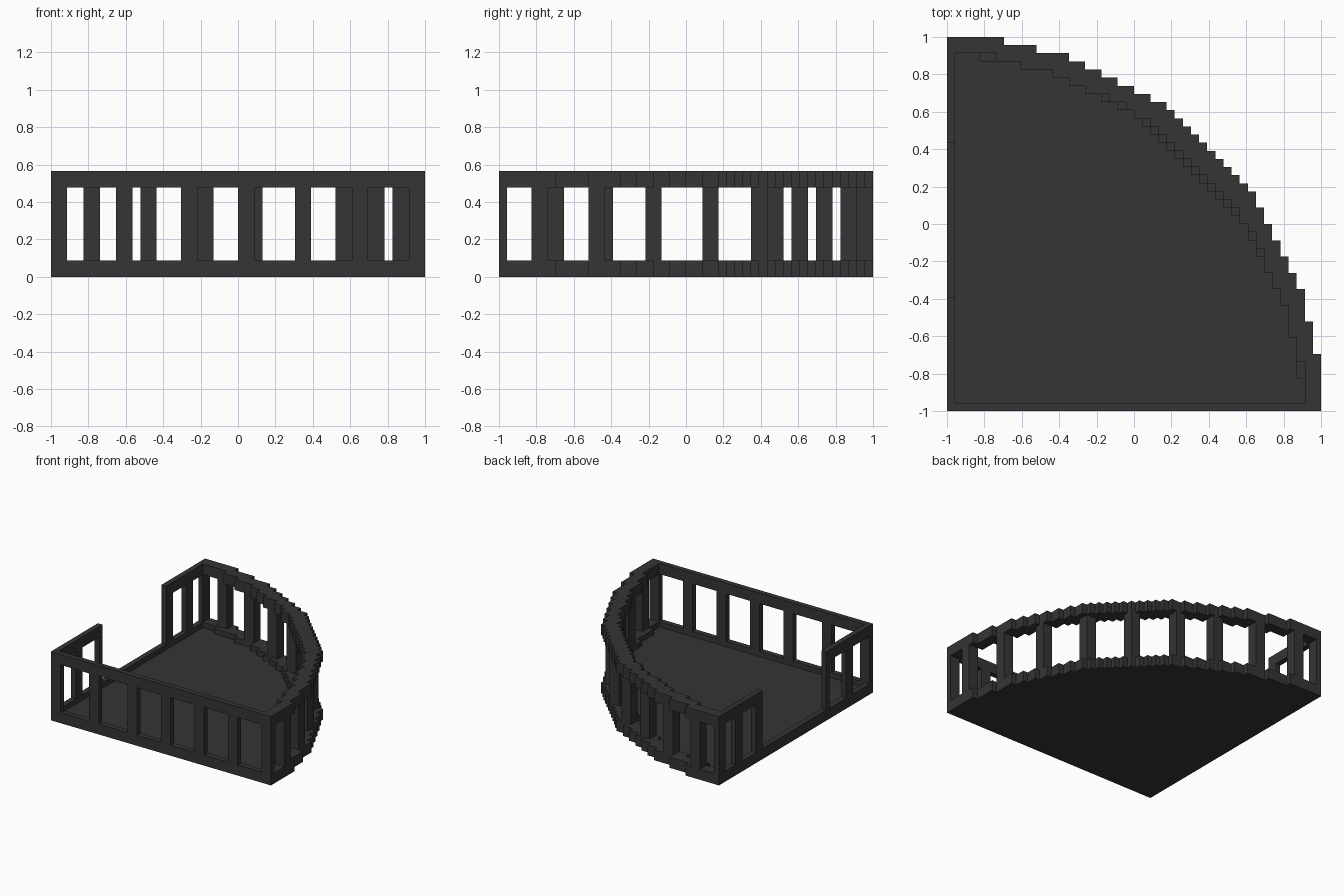
import bpy, bmesh

old = bpy.data.objects.get("Cube")
if old:
    bpy.data.objects.remove(old, do_unlink=True)

N = 46            # blocks along each side
U = 2.0 / N       # size of one block

mat = bpy.data.materials.new("charcoal")
mat.use_nodes = True
COLOUR = (0.035, 0.035, 0.035, 1)
mat.diffuse_color = COLOUR
bsdf = mat.node_tree.nodes["Principled BSDF"]
bsdf.inputs["Base Color"].default_value = COLOUR
bsdf.inputs["Roughness"].default_value = 0.8


def prism(name, pts, z0, z1):
    """Extrude a flat outline, given in blocks, from z0 to z1."""
    bm = bmesh.new()
    vs = [bm.verts.new(((x - N / 2) * U, (y - N / 2) * U, z0 * U)) for x, y in pts]
    face = bm.faces.new(vs)
    ext = bmesh.ops.extrude_face_region(bm, geom=[face])
    top = [g for g in ext["geom"] if isinstance(g, bmesh.types.BMVert)]
    bmesh.ops.translate(bm, verts=top, vec=(0, 0, (z1 - z0) * U))
    bmesh.ops.recalc_face_normals(bm, faces=bm.faces)
    me = bpy.data.meshes.new(name)
    bm.to_mesh(me)
    bm.free()
    me.materials.append(mat)
    ob = bpy.data.objects.new(name, me)
    bpy.context.collection.objects.link(ob)
    return ob


def box(name, x0, x1, y0, y1, z0, z1):
    return prism(name, [(x0, y0), (x1, y0), (x1, y1), (x0, y1)], z0, z1)


def stepped_arc(runs):
    """Stair-stepped quarter arc, mirrored over the diagonal.
    Each run is (end column, height); single steps fill in up to the diagonal."""
    runs = list(runs)
    while runs[-1][0] + 1 <= runs[-1][1] - 1:
        x, h = runs[-1]
        runs.append((x + 1, h - 1))
    pts = [(0, runs[0][1])]
    for i, (x, h) in enumerate(runs):
        pts.append((x, h))
        if i + 1 < len(runs):
            pts.append((x, runs[i + 1][1]))
    if pts[-1][0] != pts[-1][1]:
        pts.append((pts[-1][0], pts[-1][0]))
    return pts + [(y, x) for x, y in reversed(pts[:-1])]


outer = stepped_arc([(7, 46), (11, 45), (15, 44), (17, 43), (19, 42), (21, 41),
                     (23, 40), (25, 39), (27, 38)])
inner_top = stepped_arc([(6, 44), (9, 43), (13, 42), (15, 41), (17, 40), (20, 39),
                         (22, 38), (23, 37), (25, 36), (26, 35), (27, 34)])
inner_low = stepped_arc([(4, 44), (9, 43), (13, 42), (15, 41), (17, 40), (19, 39),
                         (21, 38), (23, 37), (24, 36), (25, 35), (26, 34)])

# Floor slab
prism("floor", [(0, 0)] + outer, 0, 1)

# Curved wall rails
prism("curved_lower_rail", outer + inner_low[::-1], 1, 2)
prism("curved_upper_rail", outer + inner_top[::-1], 11, 13)

# Straight wall rails; the left side has a wide gap above its sill
box("front_lower_rail", 0, 44, 0, 1, 1, 2)
box("front_upper_rail", 0, 44, 0, 1, 11, 13)
box("left_lower_rail", 0, 1, 1, 44, 1, 2)
box("left_upper_rail_front", 0, 1, 1, 14, 11, 13)
box("left_upper_rail_back", 0, 1, 33, 44, 11, 13)

# Front wall posts
for a, b in [(0, 2), (8, 10), (16, 18), (23, 25), (30, 32), (37, 39), (44, 46)]:
    box("front_post", a, b, 0, 1, 2, 11)

# Left wall posts
for a, b in [(6, 8), (13, 14), (33, 35), (39, 41), (44, 46)]:
    box("left_post", 0, 1, a, b, 2, 11)

# Square posts along the curve
for x, y in [(4, 44), (11, 42), (18, 39), (24, 36), (30, 31),
             (35, 25), (39, 18), (42, 11), (44, 4)]:
    box("curved_post", x, x + 2, y, y + 2, 2, 11)
